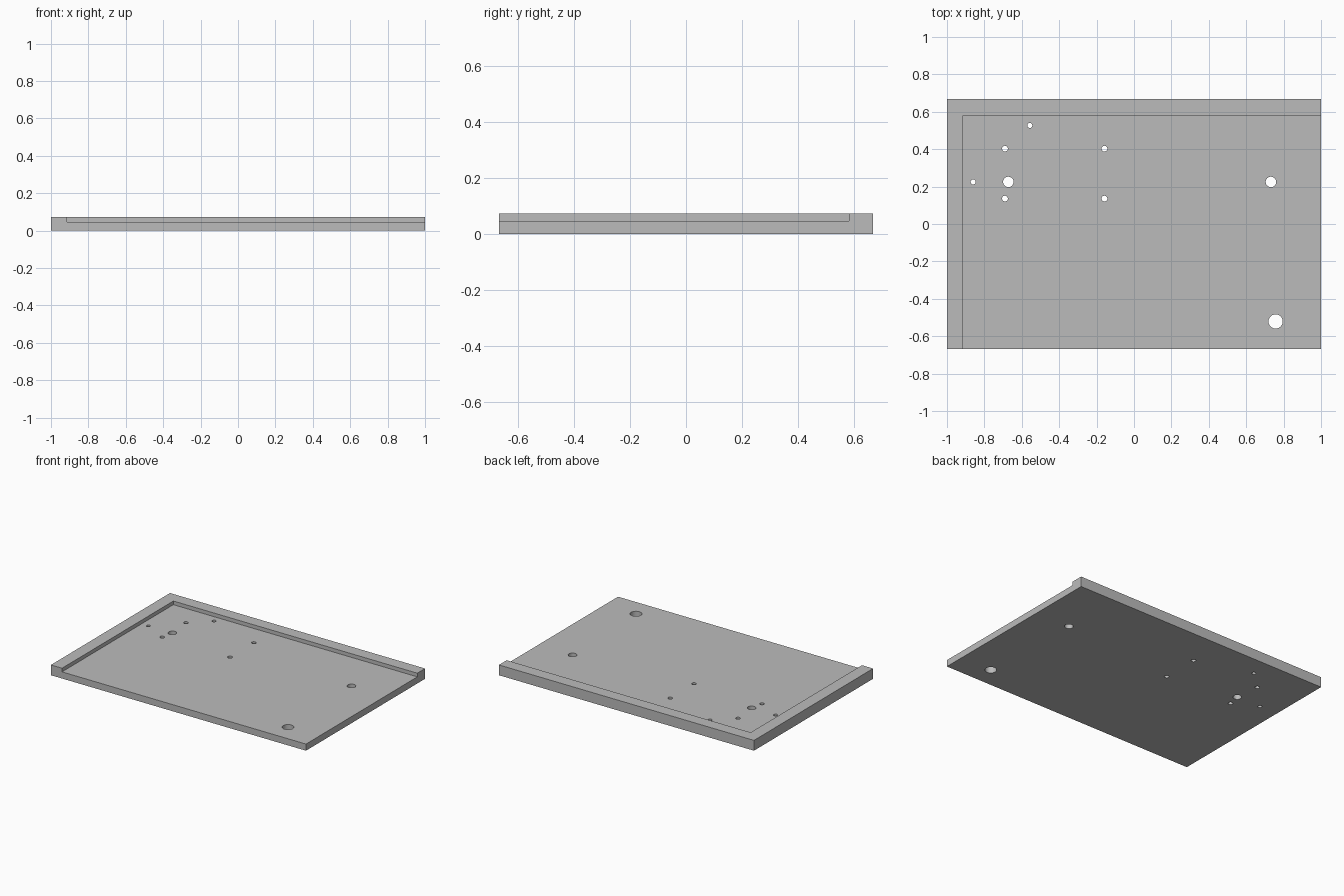
import bpy
import bmesh
from mathutils import Matrix, Vector

default = bpy.data.objects.get("Cube")
if default:
    bpy.data.objects.remove(default, do_unlink=True)

HALF_X, HALF_Y = 1.0, 0.667
TOP, FLOOR = 0.073, 0.047
RIM = 0.087

grey = bpy.data.materials.new("plain grey")
grey.use_nodes = True
colour = (0.5, 0.5, 0.5, 1)
grey.diffuse_color = colour
grey.node_tree.nodes["Principled BSDF"].inputs["Base Color"].default_value = colour


def add_box(bm, low, high):
    low, high = Vector(low), Vector(high)
    place = Matrix.Translation((low + high) / 2) @ Matrix.Diagonal((*(high - low), 1))
    bmesh.ops.create_cube(bm, size=1, matrix=place)


def add_hole(bm, x, y, radius):
    bmesh.ops.create_cone(bm, cap_ends=True, segments=32, radius1=radius, radius2=radius,
                          depth=0.4, matrix=Matrix.Translation((x, y, 0)))


def make_object(name, bm):
    mesh = bpy.data.meshes.new(name)
    bm.to_mesh(mesh)
    bm.free()
    mesh.materials.append(grey)
    obj = bpy.data.objects.new(name, mesh)
    bpy.context.collection.objects.link(obj)
    return obj


# Solid slab
bm = bmesh.new()
add_box(bm, (-HALF_X, -HALF_Y, 0), (HALF_X, HALF_Y, TOP))
plate = make_object("base_plate", bm)

# Recess that leaves a rim along the right and back edges
bm = bmesh.new()
add_box(bm, (-HALF_X + RIM, -HALF_Y - 1, FLOOR), (HALF_X + 1, HALF_Y - RIM, 1))
recess = make_object("recess_cutter", bm)

# Through holes: four-hole mount, two small pins, two dowels and one large hole
bm = bmesh.new()
for x in (-0.69, -0.158):
    for y in (0.403, 0.136):
        add_hole(bm, x, y, 0.0155)
for x, y, radius in ((-0.557, 0.527, 0.0135), (-0.86, 0.225, 0.0135),
                     (-0.672, 0.225, 0.028), (0.732, 0.225, 0.028),
                     (0.757, -0.521, 0.038)):
    add_hole(bm, x, y, radius)
holes = make_object("hole_cutter", bm)

# Cut the slab, then drop the cutters
bpy.ops.object.select_all(action="DESELECT")
plate.select_set(True)
bpy.context.view_layer.objects.active = plate
for cutter in (recess, holes):
    cutter.hide_render = True
    cut = plate.modifiers.new(cutter.name, "BOOLEAN")
    cut.operation = "DIFFERENCE"
    cut.solver = "EXACT"
    cut.object = cutter
    bpy.ops.object.modifier_apply(modifier=cut.name)
    bpy.data.objects.remove(cutter, do_unlink=True)

bpy.ops.object.shade_smooth_by_angle(angle=0.5)
